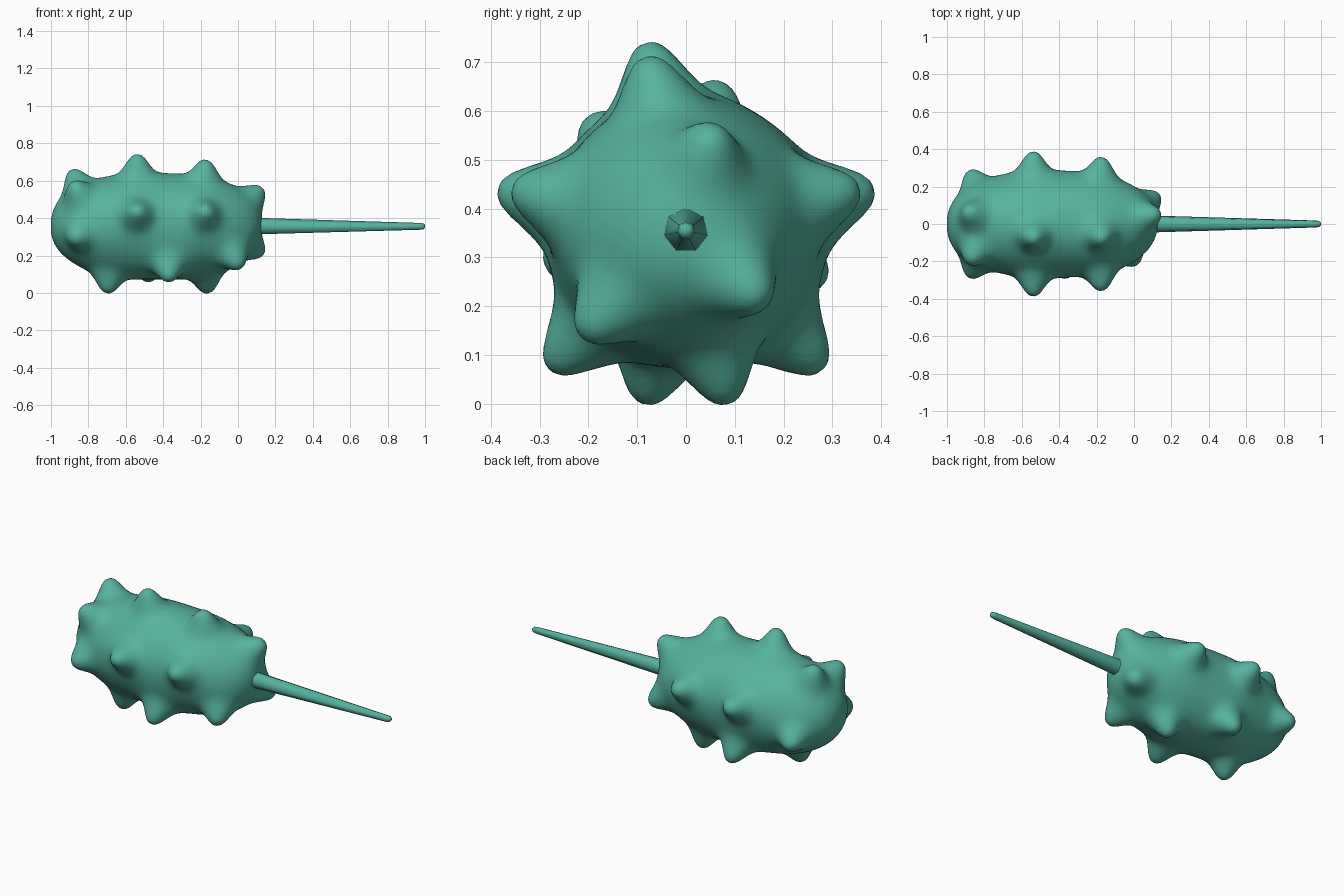
import bpy, bmesh, math
from mathutils import Vector

cube = bpy.data.objects.get("Cube")
if cube:
    bpy.data.objects.remove(cube, do_unlink=True)

# Single green material
green = bpy.data.materials.new("sea_green")
green.use_nodes = True
colour = (0.093, 0.445, 0.345, 1)
green.diffuse_color = colour
bsdf = next(n for n in green.node_tree.nodes if n.type == 'BSDF_PRINCIPLED')
bsdf.inputs["Base Color"].default_value = colour


def finish(bm, name, angle):
    bmesh.ops.recalc_face_normals(bm, faces=bm.faces)
    mesh = bpy.data.meshes.new(name)
    bm.to_mesh(mesh)
    bm.free()
    obj = bpy.data.objects.new(name, mesh)
    bpy.context.collection.objects.link(obj)
    mesh.materials.append(green)
    bpy.ops.object.select_all(action='DESELECT')
    obj.select_set(True)
    bpy.context.view_layer.objects.active = obj
    bpy.ops.object.shade_smooth_by_angle(angle=math.radians(angle))
    return obj


# Body proportions: blunt ellipsoid lying along x
CENTRE = Vector((-0.44, 0, 0.355))
LENGTH, RADIUS, POWER = 0.56, 0.278, 2.3


def fullness(p):
    """Below 1 inside the body, above 1 outside."""
    return (abs(p.x / LENGTH) ** POWER + (math.hypot(p.y, p.z) / RADIUS) ** POWER) ** (1 / POWER)


# Tips of the blunt thorns
TIPS = [
    (-0.54, -0.08, 0.74), (-0.17, -0.08, 0.71),      # top
    (-0.54, 0.385, 0.44), (-0.17, 0.355, 0.44),      # back
    (-0.54, -0.385, 0.44), (-0.17, -0.355, 0.44),    # front
    (-0.37, -0.28, 0.07), (-0.48, 0.28, 0.07),       # lower sides
    (-0.70, -0.085, 0.0), (-0.16, 0.085, 0.0),       # underside
    (0.13, 0.055, 0.56), (0.13, 0.155, 0.21), (0.01, -0.21, 0.14),  # tail end
    (-0.89, 0.07, 0.655), (-0.88, -0.20, 0.58),      # blunt end
    (-0.88, -0.285, 0.29), (-0.88, 0.285, 0.26),
]


def thorn(tip):
    """Root point on the body and the push from the root to the tip."""
    t = Vector(tip) - CENTRE
    anchor = Vector((t.x * (1 - 0.38 * (t.x / LENGTH) ** 2), 0, 0))
    lo, hi = 0.0, 1.0
    for _ in range(30):
        mid = (lo + hi) / 2
        if fullness(anchor.lerp(t, mid)) < 1:
            lo = mid
        else:
            hi = mid
    root = anchor.lerp(t, lo)
    return root, t - root


thorns = [thorn(t) for t in TIPS]

# Thorny body: sphere shaped to the ellipsoid, thorns pulled out of it
bm = bmesh.new()
bmesh.ops.create_icosphere(bm, subdivisions=6, radius=1)
for v in bm.verts:
    p = Vector((v.co.x * LENGTH, v.co.y * RADIUS, v.co.z * RADIUS))
    p /= fullness(p)
    push = Vector()
    for root, pull in thorns:
        d = (p - root).length
        push += pull * (0.8 * math.exp(-(d / 0.072) ** 2.6) + 0.2 * math.exp(-(d / 0.14) ** 2))
    v.co = CENTRE + p + push
finish(bm, "thorny_body", 60)

# Tapered stalk: seven-sided rings along x
bm = bmesh.new()
SIDES = 7
rings = []
for x, r in [(-0.05, 0.05), (0.11, 0.046), (0.975, 0.019), (0.992, 0.016), (1.0, 0.008)]:
    rings.append([bm.verts.new((x, r * math.sin(a), 0.355 + r * math.cos(a)))
                  for a in (2 * math.pi * i / SIDES for i in range(SIDES))])
for a, b in zip(rings, rings[1:]):
    for i in range(SIDES):
        j = (i + 1) % SIDES
        bm.faces.new((a[i], a[j], b[j], b[i]))
bm.faces.new(rings[0])
bm.faces.new(rings[-1])
finish(bm, "stalk", 55)
